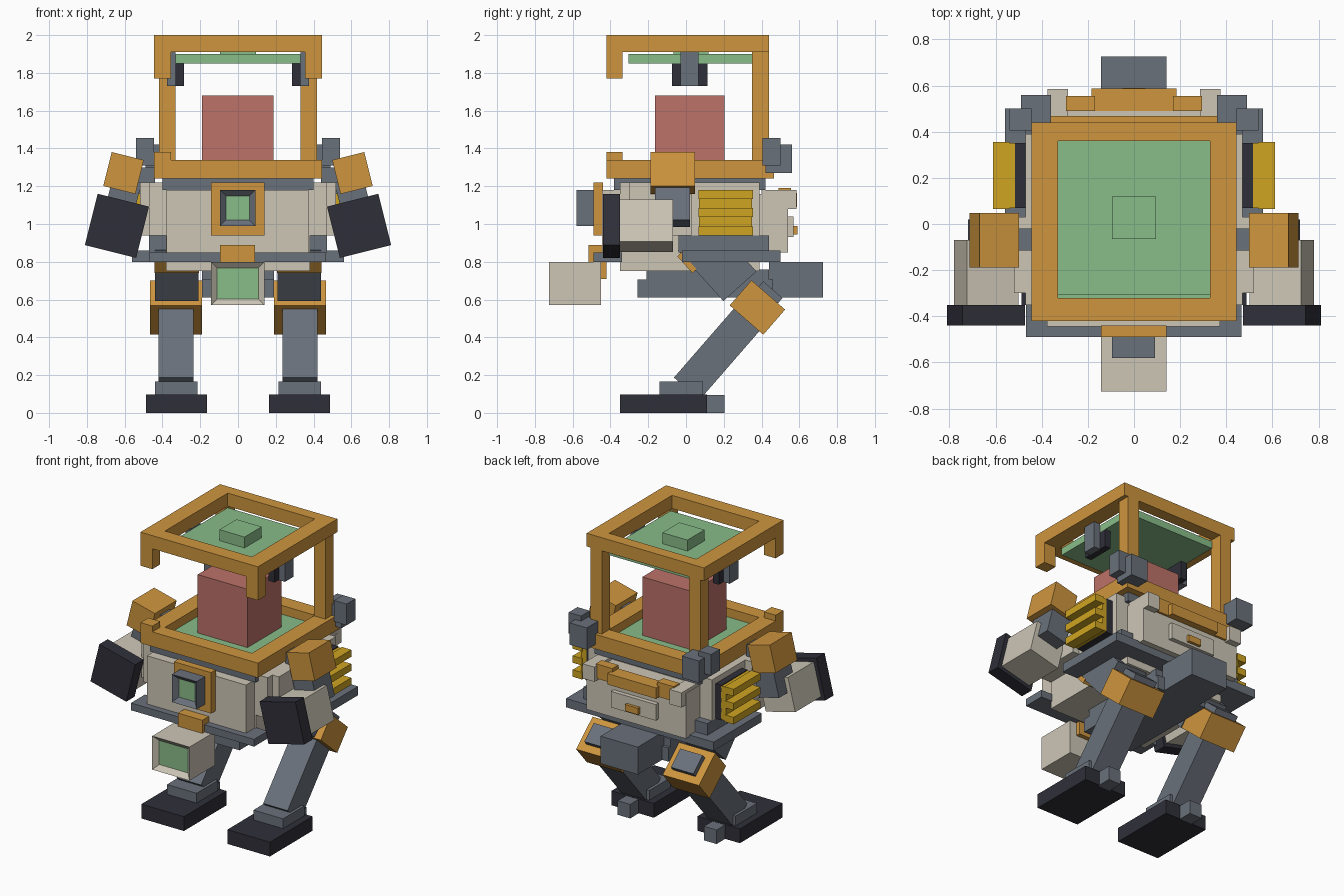
import bpy, bmesh
from math import radians
from mathutils import Matrix, Vector

cube = bpy.data.objects.get("Cube")
if cube:
    bpy.data.objects.remove(cube, do_unlink=True)


def material(name, rgb):
    col = [(c / 255 / 12.92 if c < 11 else ((c / 255 + 0.055) / 1.055) ** 2.4) for c in rgb] + [1]
    m = bpy.data.materials.new(name)
    m.use_nodes = True
    m.diffuse_color = col
    m.node_tree.nodes["Principled BSDF"].inputs["Base Color"].default_value = col
    return m


ORANGE = material("orange paint", (206, 149, 62))
BEIGE = material("beige armour", (205, 198, 182))
GREY = material("steel grey", (106, 113, 123))
DARK = material("dark metal", (47, 47, 57))
GREEN = material("green glass", (137, 188, 137))
RED = material("dull red", (188, 114, 105))
YELLOW = material("yellow vent", (207, 165, 34))


def finish(name, bm, mats):
    me = bpy.data.meshes.new(name)
    bm.to_mesh(me)
    bm.free()
    for m in mats:
        me.materials.append(m)
    ob = bpy.data.objects.new(name, me)
    bpy.context.collection.objects.link(ob)
    return ob


def box(name, mat, x, y, z, inset=0, depth=0, inner=None):
    """Box from ranges; an optional recessed panel is cut in its front face."""
    bm = bmesh.new()
    c = Vector([sum(r) / 2 for r in (x, y, z)])
    s = [r[1] - r[0] for r in (x, y, z)]
    bmesh.ops.create_cube(bm, size=1, matrix=Matrix.Translation(c) @ Matrix.Diagonal((*s, 1)))
    if inset:
        bm.normal_update()
        front = min(bm.faces, key=lambda f: f.normal.y)
        bmesh.ops.inset_individual(bm, faces=[front], thickness=inset)
        bmesh.ops.translate(bm, verts=front.verts, vec=(0, depth, 0))
        front.material_index = 1
    return finish(name, bm, [mat, inner] if inner else [mat])


def pair(name, mat, x, y, z):
    """Mirrored boxes on both sides."""
    box("left_" + name, mat, x, y, z)
    box("right_" + name, mat, (-x[1], -x[0]), y, z)


def tilted_pair(name, mat, centre, size, axis, angle, shift=(0, 0, 0)):
    """Mirrored boxes turned about one axis, with an offset in their own frame."""
    for side, label in ((1, "left_"), (-1, "right_")):
        bm = bmesh.new()
        m = (Matrix.Diagonal((side, 1, 1, 1)) @ Matrix.Translation(centre)
             @ Matrix.Rotation(radians(angle), 4, axis)
             @ Matrix.Translation(shift) @ Matrix.Diagonal((*size, 1)))
        bmesh.ops.create_cube(bm, size=1, matrix=m)
        bmesh.ops.recalc_face_normals(bm, faces=bm.faces)
        finish(label + name, bm, [mat])


def ring(name, mat, x, y, z, ix, iy):
    """Rectangular frame of four bars."""
    box(name + "_front", mat, (-x, x), (y[0], iy[0]), z)
    box(name + "_back", mat, (-x, x), (iy[1], y[1]), z)
    pair(name + "_side", mat, (ix, x), iy, z)


# Cockpit cage
ring("roof_frame", ORANGE, 0.445, (-0.42, 0.44), (1.91, 2.0), 0.33, (-0.32, 0.36))
ring("cockpit_rim", ORANGE, 0.445, (-0.42, 0.467), (1.24, 1.34), 0.33, (-0.32, 0.36))
pair("roof_drop", ORANGE, (0.355, 0.445), (-0.42, -0.335), (1.77, 1.91))
pair("rear_post", ORANGE, (0.33, 0.417), (0.35, 0.44), (1.3, 1.92))
box("rim_stub", ORANGE, (-0.445, -0.355), (-0.42, -0.335), (1.34, 1.38))
box("roof_glass", GREEN, (-0.33, 0.33), (-0.305, 0.36), (1.85, 1.9))
box("roof_hatch", GREEN, (-0.095, 0.095), (-0.065, 0.12), (1.9, 1.975))
box("cockpit_floor", GREEN, (-0.34, 0.34), (-0.33, 0.37), (1.24, 1.28))
box("seat_block", RED, (-0.19, 0.187), (-0.165, 0.205), (1.27, 1.68))
pair("headset_pad", DARK, (0.285, 0.33), (-0.075, 0.115), (1.73, 1.86))
pair("headset_bracket", GREY, (0.33, 0.377), (-0.03, 0.065), (1.73, 1.91))

# Torso
box("collar", GREY, (-0.4, 0.4), (-0.38, 0.42), (1.18, 1.24))
box("torso", BEIGE, (-0.47, 0.47), (-0.35, 0.39), (0.94, 1.22))
box("torso_lower", BEIGE, (-0.38, 0.38), (-0.35, 0.39), (0.75, 0.95))
pair("arm_mount", BEIGE, (0.44, 0.52), (-0.3, 0.03), (0.94, 1.22))
box("chest_plate", BEIGE, (-0.378, 0.372), (-0.445, -0.34), (0.85, 1.18))
box("chest_badge", ORANGE, (-0.143, 0.14), (-0.49, -0.44), (0.94, 1.22))
box("chest_lens", GREY, (-0.095, 0.092), (-0.58, -0.48), (0.99, 1.18), 0.045, 0.03, GREEN)
box("front_skirt", GREY, (-0.468, 0.465), (-0.49, -0.34), (0.8, 0.85))
pair("side_bracket", GREY, (0.36, 0.47), (-0.04, 0.44), (0.85, 0.94))
box("waist_plate", GREY, (-0.56, 0.56), (-0.02, 0.5), (0.8, 0.86))

# Side vents
pair("vent_base", DARK, (0.46, 0.515), (0.07, 0.35), (0.94, 1.18))
pair("vent_panel", YELLOW, (0.51, 0.55), (0.07, 0.35), (0.945, 1.175))
for i in range(3):
    low = 0.94 + i * 0.096
    pair(f"vent_slat_{i + 1}", YELLOW, (0.54, 0.61), (0.065, 0.355), (low, low + 0.048))

# Rear pack
box("rear_pack", BEIGE, (-0.378, 0.378), (0.38, 0.54), (0.85, 1.16))
pair("rear_rib", BEIGE, (0.285, 0.375), (0.4, 0.585), (1.08, 1.18))
box("rear_panel", BEIGE, (-0.17, 0.17), (0.53, 0.57), (0.93, 1.04))
box("rear_latch", ORANGE, (-0.05, 0.05), (0.55, 0.59), (0.945, 0.99))
box("rear_bar", ORANGE, (-0.185, 0.185), (0.49, 0.588), (1.09, 1.165))
pair("rear_bar_cap", ORANGE, (0.17, 0.295), (0.49, 0.555), (1.09, 1.19))
pair("rear_post_box", GREY, (0.36, 0.49), (0.42, 0.56), (1.27, 1.42))
pair("rear_post_knob", GREY, (0.445, 0.54), (0.405, 0.5), (1.31, 1.455))

# Arms
TILT = -14
pair("shoulder_joint", GREY, (0.44, 0.56), (-0.115, -0.02), (1.16, 1.3))
tilted_pair("shoulder", ORANGE, (0.606, -0.07, 1.27), (0.175, 0.235, 0.185), 'Y', TILT)
tilted_pair("upper_arm", GREY, (0.615, -0.072, 1.12), (0.155, 0.185, 0.24), 'Y', TILT)
tilted_pair("forearm", BEIGE, (0.64, -0.21, 0.99), (0.23, 0.28, 0.23), 'Y', TILT)
tilted_pair("fist", DARK, (0.641, -0.395, 0.99), (0.28, 0.09, 0.28), 'Y', TILT)

# Hanging front head
box("head", BEIGE, (-0.143, 0.14), (-0.725, -0.45), (0.57, 0.8), 0.046, 0.03, GREEN)
box("head_neck", ORANGE, (-0.095, 0.09), (-0.515, -0.43), (0.79, 0.89))
box("head_bracket", ORANGE, (-0.09, 0.09), (-0.46, -0.42), (0.71, 0.8))

# Pelvis
box("pelvis", GREY, (-0.19, 0.19), (-0.256, 0.46), (0.612, 0.705))
box("pelvis_top", GREY, (-0.19, 0.19), (-0.21, 0.44), (0.7, 0.76))
box("rear_counterweight", GREY, (-0.142, 0.14), (0.44, 0.725), (0.612, 0.8))

# Legs
THIGH, SHIN = 42, -41
KNEE = (0.328, 0.378, 0.558)
tilted_pair("thigh", GREY, (0.325, 0.165, 0.804), (0.23, 0.235, 0.36), 'X', THIGH)
tilted_pair("hip_guard", ORANGE, (0.325, 0.165, 0.804), (0.235, 0.03, 0.12), 'X', THIGH, (0, -0.125, 0.1))
tilted_pair("shin", GREY, KNEE, (0.185, 0.18, 0.56), 'X', SHIN, (0, 0, -0.29))
tilted_pair("knee", ORANGE, KNEE, (0.275, 0.236, 0.176), 'X', SHIN)
tilted_pair("knee_panel", GREY, KNEE, (0.17, 0.135, 0.05), 'X', SHIN, (0, 0, 0.1))
pair("ankle", GREY, (0.215, 0.44), (-0.14, 0.09), (0.09, 0.165))
pair("foot", DARK, (0.165, 0.487), (-0.35, 0.112), (0, 0.098))
pair("heel", GREY, (0.28, 0.375), (0.1, 0.205), (0, 0.096))
